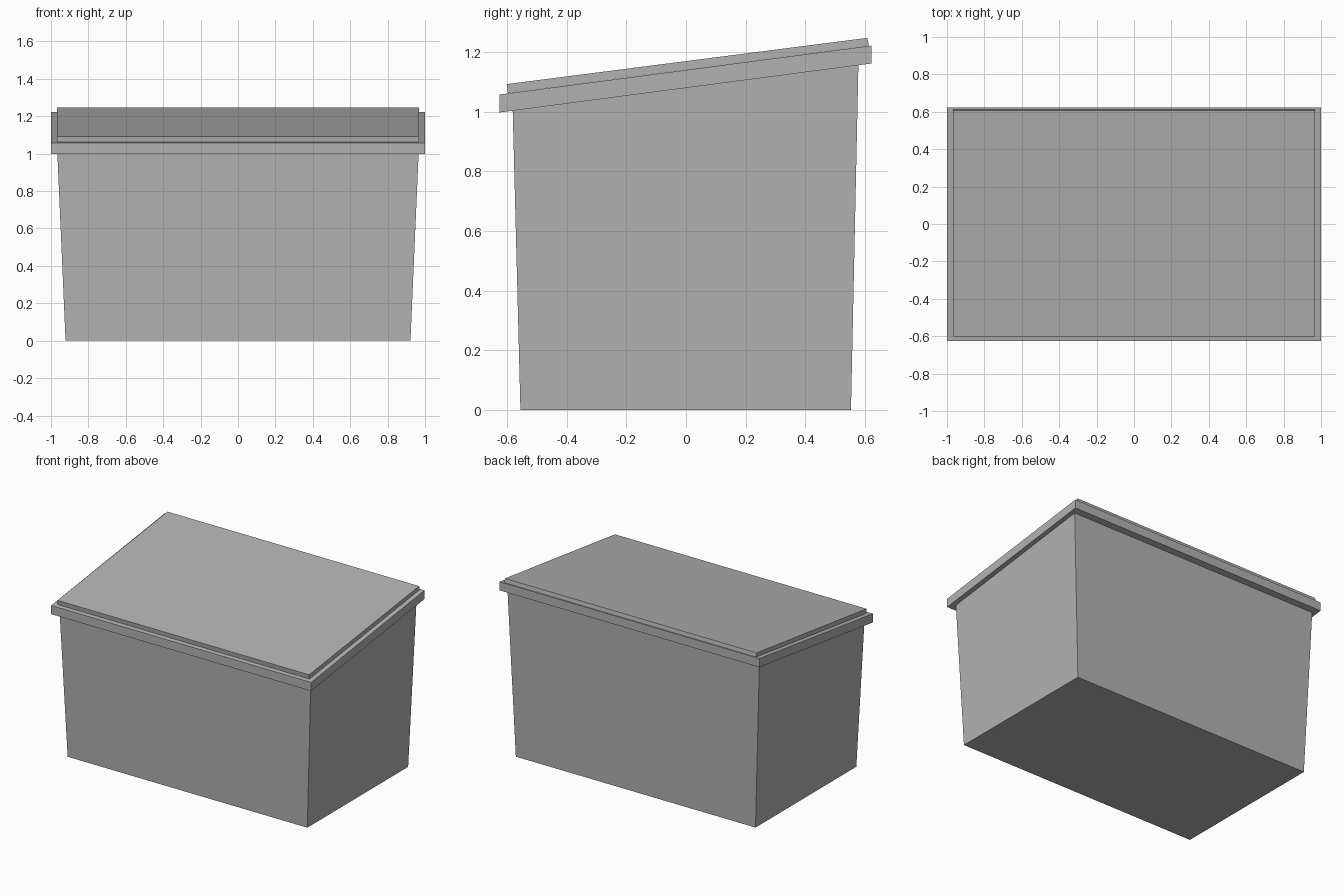
import bpy
import bmesh

old = bpy.data.objects.get("Cube")
if old:
    bpy.data.objects.remove(old, do_unlink=True)

# Single plain grey finish
grey = bpy.data.materials.new("plain_grey")
grey.use_nodes = True
colour = (0.45, 0.45, 0.45, 1)
grey.diffuse_color = colour
grey.node_tree.nodes["Principled BSDF"].inputs["Base Color"].default_value = colour


def side_prism(name, profile):
    """Box from a side profile of (half width, y, z) corners, mirrored across x."""
    bm = bmesh.new()
    left, right = [[bm.verts.new((s * w, y, z)) for w, y, z in profile] for s in (1, -1)]
    bm.faces.new(left)
    bm.faces.new(right[::-1])
    for i in range(len(profile)):
        j = (i + 1) % len(profile)
        bm.faces.new((left[i], right[i], right[j], left[j]))
    bmesh.ops.recalc_face_normals(bm, faces=bm.faces)
    mesh = bpy.data.meshes.new(name)
    bm.to_mesh(mesh)
    bm.free()
    mesh.materials.append(grey)
    obj = bpy.data.objects.new(name, mesh)
    bpy.context.collection.objects.link(obj)


# Tapered bin body with a sloping top edge
side_prism("bin_body", [(0.922, -0.555, 0), (0.922, 0.553, 0),
                        (0.969, 0.578, 1.158), (0.966, -0.581, 1.008)])

# Overhanging rim with upright ends
side_prism("rim", [(1, -0.625, 0.998), (1, 0.622, 1.162),
                   (1, 0.622, 1.222), (1, -0.625, 1.058)])

# Lid panel, square to the slope
side_prism("lid", [(0.968, -0.597, 1.062), (0.968, 0.613, 1.221),
                   (0.968, 0.608, 1.248), (0.968, -0.601, 1.093)])
